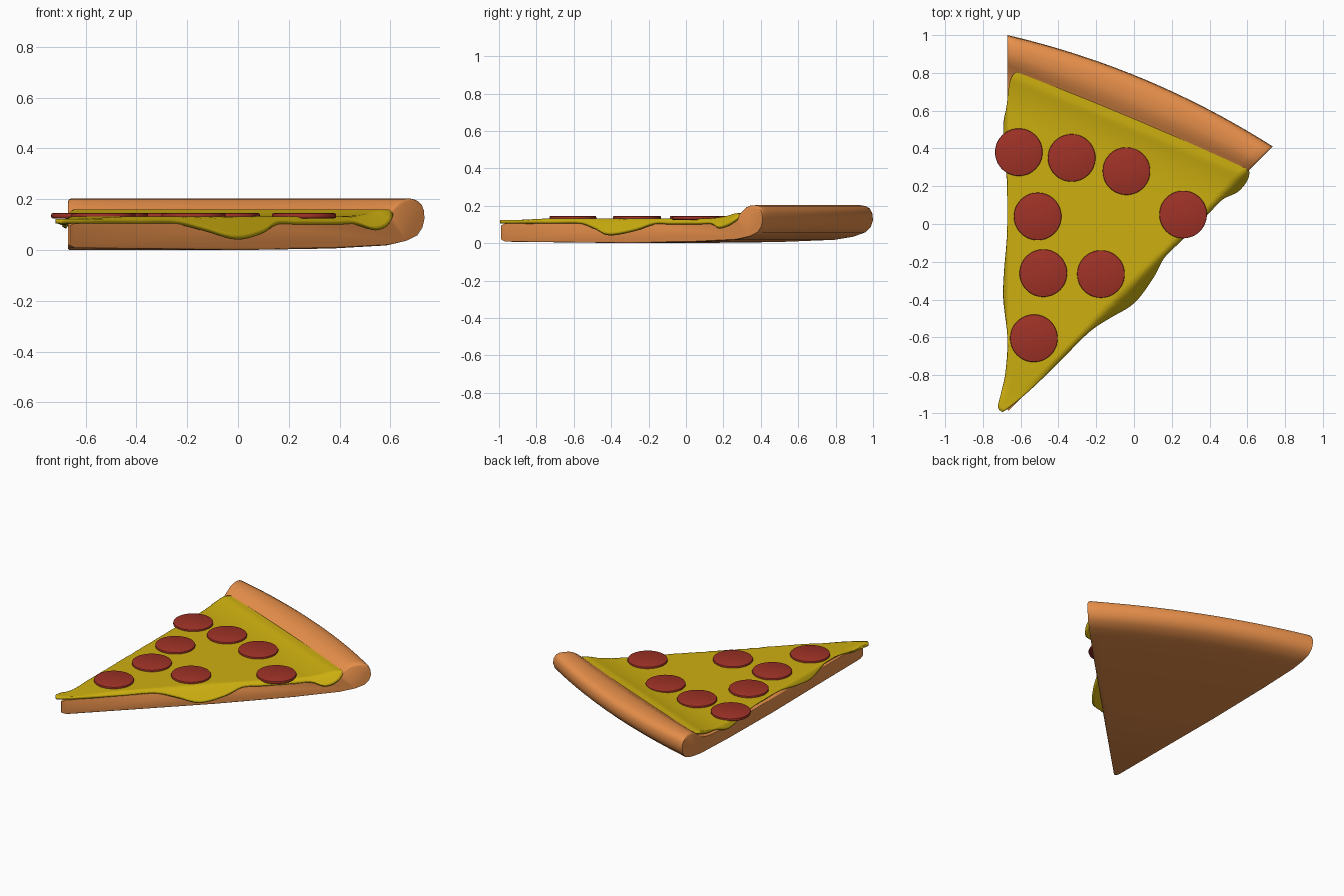
import bpy, bmesh, math
from mathutils import Vector

if "Cube" in bpy.data.objects:
    bpy.data.objects.remove(bpy.data.objects["Cube"])

TIP = Vector((-0.67, -0.995))
LEFT = Vector((-0.67, 1.0))
RIGHT = Vector((0.735, 0.41))
OUT = Vector((0.387, 0.922))          # direction pointing away from the tip


def material(name, rgb):
    m = bpy.data.materials.new(name)
    m.diffuse_color = (*rgb, 1)
    m.use_nodes = True
    m.node_tree.nodes["Principled BSDF"].inputs["Base Color"].default_value = m.diffuse_color
    return m


def finish(bm, name, mat, angle=40):
    bmesh.ops.recalc_face_normals(bm, faces=bm.faces)
    me = bpy.data.meshes.new(name)
    bm.to_mesh(me)
    bm.free()
    ob = bpy.data.objects.new(name, me)
    bpy.context.collection.objects.link(ob)
    me.materials.append(mat)
    bpy.ops.object.select_all(action='DESELECT')
    ob.select_set(True)
    bpy.context.view_layer.objects.active = ob
    bpy.ops.object.shade_smooth_by_angle(angle=math.radians(angle))
    return ob


def smooth_loop(pts, steps):
    """Closed Catmull-Rom curve through the points."""
    out, n = [], len(pts)
    for i in range(n):
        a, b, c, d = (Vector(pts[(i + k) % n]) for k in (-1, 0, 1, 2))
        for s in range(steps):
            t = s / steps
            out.append(0.5 * (2 * b + (c - a) * t + (2 * a - 5 * b + 4 * c - d) * t**2
                              + (3 * b - a - 3 * c + d) * t**3))
    return out


crust_mat = material("crust", (0.81, 0.28, 0.07))
cheese_mat = material("cheese", (0.61, 0.43, 0.005))
meat_mat = material("pepperoni", (0.35, 0.032, 0.02))

# Dough: a radial profile (distance in from the rim, height) swept across the wedge
profile = [(1.98, 0.02), (1.95, 0.008), (1.0, 0.0), (0.5, 0.006), (0.2, 0.018), (0.1, 0.035),
           (0.04, 0.058), (0.012, 0.09), (0, 0.13), (0.004, 0.165), (0.014, 0.185),
           (0.035, 0.198), (0.065, 0.203), (0.1, 0.201), (0.13, 0.192), (0.16, 0.172),
           (0.19, 0.15), (0.22, 0.135), (0.26, 0.122), (0.32, 0.112), (0.42, 0.107),
           (1.0, 0.105), (1.95, 0.105), (1.98, 0.095)]
sections = [(0, 0.92), (0.003, 0.97), (0.009, 1)]
sections += [(i / 24, 1) for i in range(1, 24)] + [(1 - t, k) for t, k in sections[::-1]]
bm = bmesh.new()
rows = []
for t, k in sections:
    row = []
    for d, z in profile:
        bulge = 0.065 * 4 * t * (1 - t) * max(0, 1 - d / 0.22)
        p = TIP + (LEFT.lerp(RIGHT, t) - TIP) * (1 - d / 1.99) + OUT * bulge
        row.append(bm.verts.new((p.x, p.y, 0.06 + (z - 0.06) * k)))
    rows.append(row)
n = len(profile)
for a, b in zip(rows, rows[1:]):
    for j in range(n):
        bm.faces.new((a[j], a[(j + 1) % n], b[(j + 1) % n], b[j]))
bm.faces.new(rows[0])
bm.faces.new(rows[-1])
finish(bm, "dough_and_crust", crust_mat)


# Cheese: wavy sheet that climbs the crust and sags where it overhangs the sides
def cheese_height(p):
    to_crust = (LEFT - p).dot(OUT)
    z = 0.133 + 0.027 * max(0, min(1, (0.4 - to_crust) / 0.2)) ** 2
    over_right = (p - TIP).dot(Vector((0.7071, -0.7071)))
    over_left = TIP.x - p.x
    fade = max(0, min(1, (p.y + 0.92) / 0.2))
    z -= 1.0 * max(0, over_right + 0.012) * fade
    z -= 1.6 * max(0, over_left + 0.002) * fade
    return z - 0.01 * (1 - fade)


outline = [(-0.61, 0.81), (-0.56, 0.792), (-0.2, 0.64), (0.2, 0.475), (0.5, 0.352), (0.59, 0.312),
           (0.61, 0.28), (0.6, 0.23), (0.55, 0.17), (0.47, 0.13), (0.4, 0.06), (0.3, -0.04),
           (0.24, -0.1), (0.16, -0.18), (0.1, -0.29), (0, -0.42), (-0.13, -0.5),
           (-0.24, -0.575), (-0.4, -0.735), (-0.55, -0.88), (-0.675, -0.983), (-0.705, -0.99),
           (-0.72, -0.965), (-0.705, -0.9), (-0.68, -0.78), (-0.67, -0.6), (-0.692, -0.4),
           (-0.688, -0.25), (-0.672, -0.05), (-0.672, 0.2), (-0.682, 0.35), (-0.692, 0.52),
           (-0.675, 0.62), (-0.655, 0.76)]
edge = smooth_loop(outline, 5)
centre = Vector((-0.3, 0.15))
bm = bmesh.new()
rings = []
for f in (1, 0.985, 0.965, 0.94, 0.91, 0.88, 0.84, 0.78, 0.7, 0.55, 0.35, 0.15):
    pts = [centre.lerp(p, f) for p in edge]
    rings.append([bm.verts.new((p.x, p.y, cheese_height(p))) for p in pts])
n = len(edge)
for a, b in zip(rings, rings[1:]):
    for j in range(n):
        bm.faces.new((a[j], a[(j + 1) % n], b[(j + 1) % n], b[j]))
mid = bm.verts.new((centre.x, centre.y, cheese_height(centre)))
for j in range(n):
    bm.faces.new((rings[-1][j], rings[-1][(j + 1) % n], mid))
bmesh.ops.recalc_face_normals(bm, faces=bm.faces)
if mid.normal.z < 0:
    bmesh.ops.reverse_faces(bm, faces=bm.faces)
cheese = finish(bm, "cheese", cheese_mat, 60)
solid = cheese.modifiers.new("thickness", 'SOLIDIFY')
solid.thickness = 0.018
solid.offset = -1 if cheese.data.polygons[0].normal.z > 0 else 1

# Pepperoni: thin discs with softened rims
spots = [(-0.61, 0.38), (-0.33, 0.35), (-0.04, 0.28), (-0.51, 0.04), (0.26, 0.05),
         (-0.48, -0.26), (-0.175, -0.265), (-0.53, -0.605)]
for i, (x, y) in enumerate(spots, 1):
    bm = bmesh.new()
    bmesh.ops.create_cone(bm, cap_ends=True, segments=48, radius1=0.126, radius2=0.126, depth=0.02)
    rim = [e for e in bm.edges if abs(e.verts[0].co.z - e.verts[1].co.z) < 1e-6]
    bmesh.ops.bevel(bm, geom=rim, offset=0.006, segments=2, affect='EDGES', profile=0.5)
    disc = finish(bm, f"pepperoni_{i}", meat_mat)
    disc.location = (x, y, 0.135)
